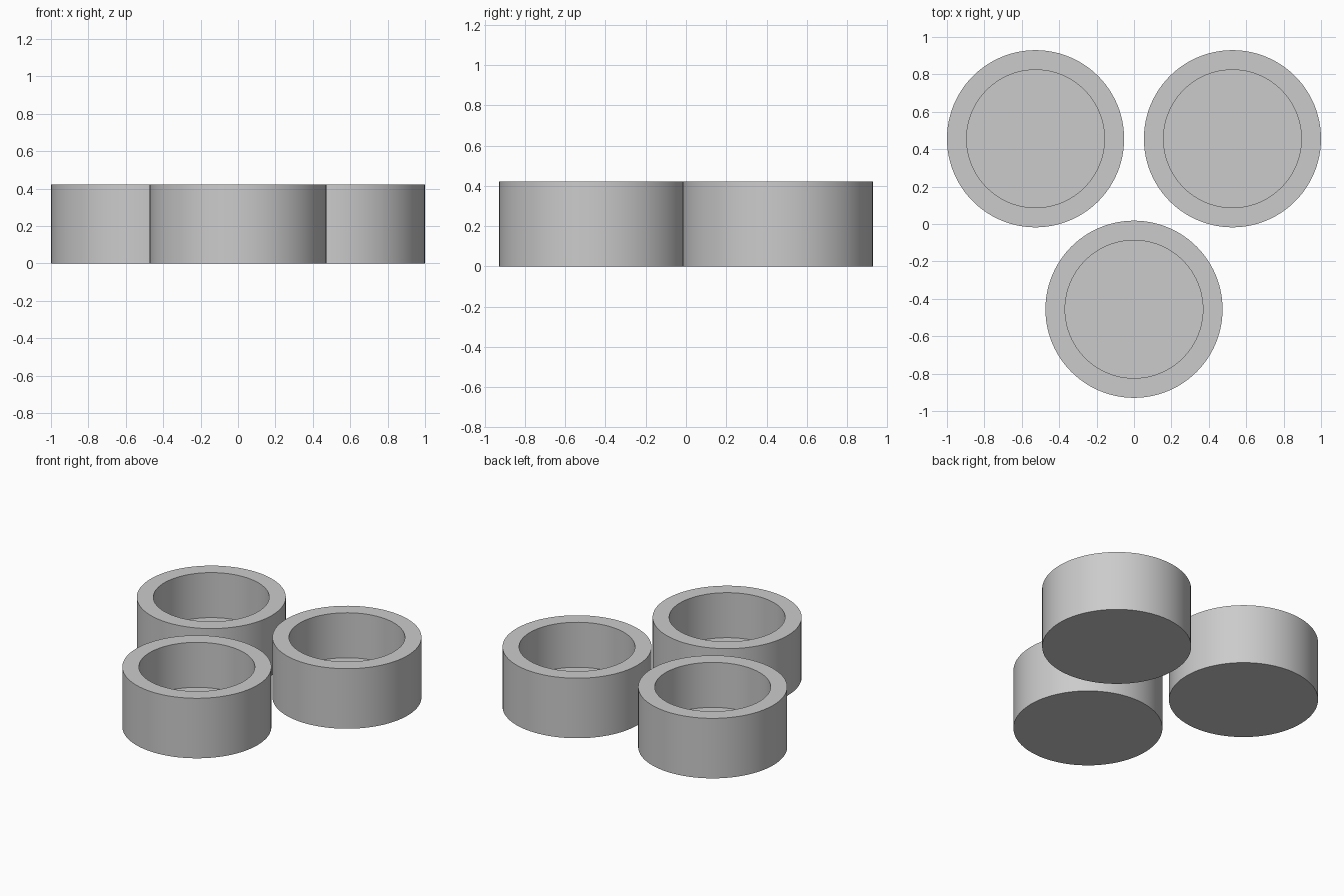
import bpy, bmesh, math

if "Cube" in bpy.data.objects:
    bpy.data.objects.remove(bpy.data.objects["Cube"])

UNIT = 2 / 38
OUTER, INNER, HEIGHT, FLOOR = 9 * UNIT, 7 * UNIT, 8 * UNIT, 2 * UNIT
SPACING = 20 * UNIT
SEGMENTS = 96

grey = bpy.data.materials.new("plain grey")
grey.diffuse_color = (0.6, 0.6, 0.6, 1)
grey.use_nodes = True
grey.node_tree.nodes["Principled BSDF"].inputs["Base Color"].default_value = grey.diffuse_color


def make_cup(name, x, y):
    """Round cup: outer disc, outer wall, rim, inner wall and floor."""
    bm = bmesh.new()
    profile = [(OUTER, 0), (OUTER, HEIGHT), (INNER, HEIGHT), (INNER, FLOOR)]
    rings = []
    for r, z in profile:
        rings.append([bm.verts.new((r * math.cos(a), r * math.sin(a), z))
                      for a in (2 * math.pi * i / SEGMENTS for i in range(SEGMENTS))])
    for low, high in zip(rings, rings[1:]):
        for i in range(SEGMENTS):
            j = (i + 1) % SEGMENTS
            bm.faces.new((low[i], low[j], high[j], high[i]))
    bm.faces.new(rings[0][::-1])   # underside
    bm.faces.new(rings[-1])        # inside floor
    mesh = bpy.data.meshes.new(name)
    bm.to_mesh(mesh)
    bm.free()
    mesh.materials.append(grey)
    cup = bpy.data.objects.new(name, mesh)
    cup.location = (x, y, 0)
    bpy.context.collection.objects.link(cup)
    # Smooth walls, crisp rims
    bpy.ops.object.select_all(action='DESELECT')
    cup.select_set(True)
    bpy.context.view_layer.objects.active = cup
    bpy.ops.object.shade_smooth_by_angle(angle=math.radians(30))


# Three cups on the corners of an equilateral triangle
half_depth = SPACING * math.sqrt(3) / 4
make_cup("front_cup", 0, -half_depth)
make_cup("back_left_cup", -SPACING / 2, half_depth)
make_cup("back_right_cup", SPACING / 2, half_depth)
